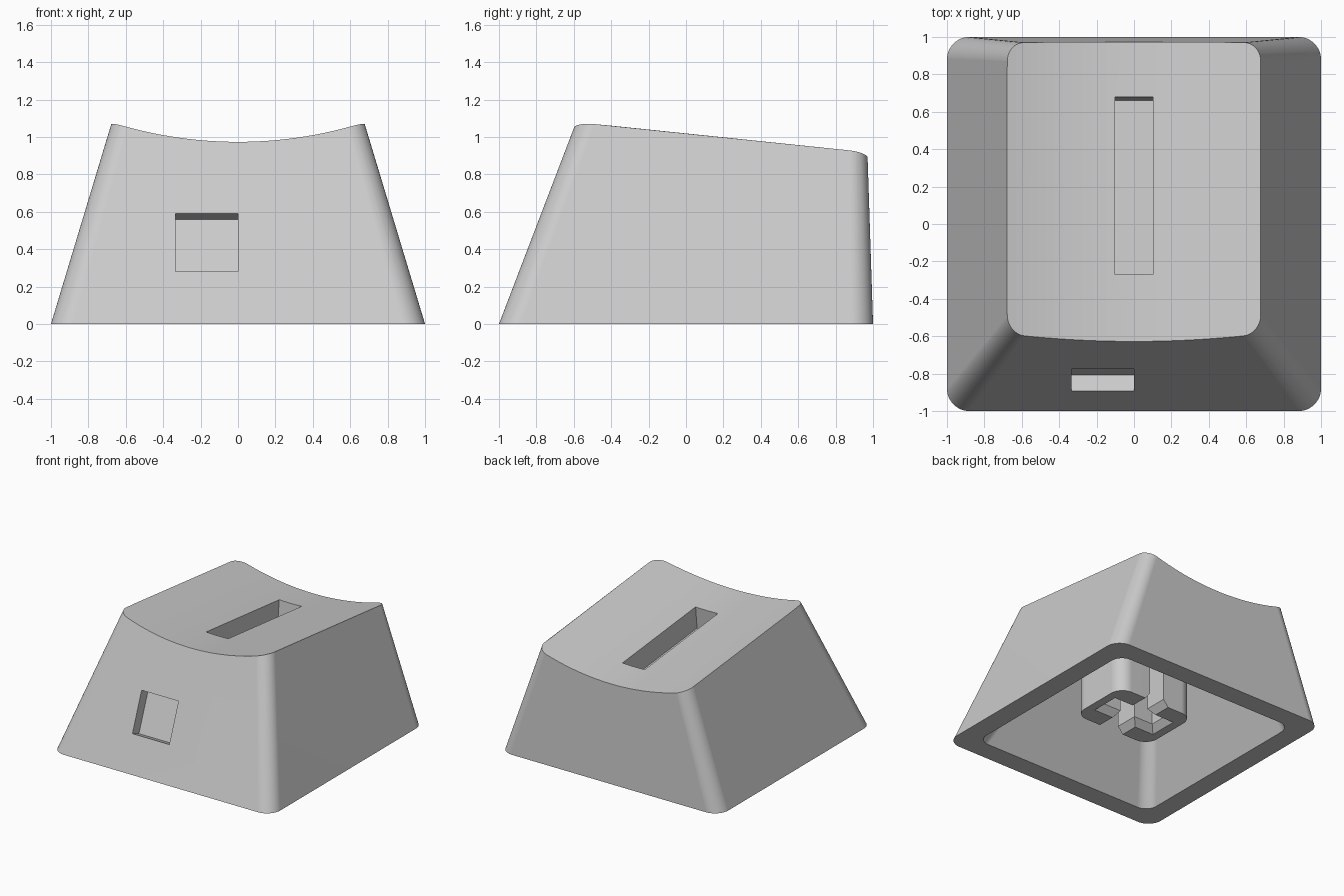
import bpy, bmesh, math
from mathutils import Vector

if "Cube" in bpy.data.objects:
    bpy.data.objects.remove(bpy.data.objects["Cube"])

TILT = -0.103                # slope of the top, falling towards the back
TILT_ANGLE = math.atan(TILT)
FRONT_SLOPE = 0.385          # how far the front wall leans back per unit height
FRONT_ANGLE = -math.atan(FRONT_SLOPE)

grey = bpy.data.materials.new("light_grey_plastic")
grey.use_nodes = True
colour = (0.6, 0.6, 0.6, 1)
grey.diffuse_color = colour
grey.node_tree.nodes["Principled BSDF"].inputs["Base Color"].default_value = colour


def add_object(name, bm):
    bmesh.ops.recalc_face_normals(bm, faces=bm.faces)
    mesh = bpy.data.meshes.new(name)
    bm.to_mesh(mesh)
    bm.free()
    mesh.materials.append(grey)
    obj = bpy.data.objects.new(name, mesh)
    bpy.context.collection.objects.link(obj)
    return obj


def ring(half_x, front, back, radius, height, slope=0, steps=12):
    """Rounded rectangle lying on a plane that slopes along y."""
    points = []
    corners = [(1, back, 1), (-1, back, 1), (-1, front, -1), (1, front, -1)]
    for i, (sx, y, sy) in enumerate(corners):
        cx, cy = sx * (half_x - radius), y - sy * radius
        for k in range(steps + 1):
            a = math.pi / 2 * (i + k / steps)
            px, py = cx + radius * math.cos(a), cy + radius * math.sin(a)
            points.append(Vector((px, py, height + slope * py)))
    return points


def loft(name, rings):
    bm = bmesh.new()
    loops = [[bm.verts.new(p) for p in points] for points in rings]
    count = len(loops[0])
    for low, high in zip(loops, loops[1:]):
        for i in range(count):
            j = (i + 1) % count
            bm.faces.new((low[i], low[j], high[j], high[i]))
    bm.faces.new(loops[0])
    bm.faces.new(loops[-1])
    return add_object(name, bm)


def extend(lower, upper, t):
    """Ring on the straight lines from one ring to another."""
    return [a.lerp(b, t) for a, b in zip(lower, upper)]


def box(name, size, centre, angle=0, flare=0):
    """Box whose lower end may widen by a flare on every side."""
    bm = bmesh.new()
    bmesh.ops.create_cube(bm, size=1)
    bmesh.ops.scale(bm, vec=size, verts=bm.verts)
    for v in bm.verts:
        if v.co.z < 0:
            v.co.x += math.copysign(flare, v.co.x)
            v.co.y += math.copysign(flare, v.co.y)
    obj = add_object(name, bm)
    obj.location = centre
    obj.rotation_euler.x = angle
    return obj


def activate(obj):
    bpy.ops.object.select_all(action="DESELECT")
    obj.select_set(True)
    bpy.context.view_layer.objects.active = obj


def cut(target, cutter):
    cutter.hide_render = True
    activate(target)
    mod = target.modifiers.new("cut", "BOOLEAN")
    mod.operation = "DIFFERENCE"
    mod.solver = "EXACT"
    mod.object = cutter
    bpy.ops.object.modifier_apply(modifier=mod.name)
    bpy.data.objects.remove(cutter)


def finish(obj):
    activate(obj)
    bpy.ops.object.shade_smooth_by_angle(angle=math.radians(25))
    mod = obj.modifiers.new("even_shading", "WEIGHTED_NORMAL")
    mod.keep_sharp = True


# Tapered outer shell, lofted a little past the top so the dish can trim it
base = ring(1, -1, 1, 0.12, 0)
top = ring(0.678, -0.588, 0.97, 0.1, 1.017, TILT)
shell = loft("keycap_shell", [base, extend(base, top, 1.05)])

# Concave top, cut by a large tilted cylinder
RADIUS = 2.17
DISH_Z = 0.909               # lowest line of the dish at y = 0
bm = bmesh.new()
bmesh.ops.create_cone(bm, cap_ends=True, segments=256,
                      radius1=RADIUS, radius2=RADIUS, depth=5)
dish = add_object("dish_cutter", bm)
dish.rotation_euler.x = TILT_ANGLE - math.pi / 2
dish.location.z = DISH_Z + RADIUS / math.cos(TILT_ANGLE)
cut(shell, dish)

# Hollow underside, tapering faster than the outside to a sloping ceiling
CEILING = 0.685
mouth = ring(0.834, -0.834, 0.834, 0.1, 0)
roof = ring(0.512, -0.418, 0.806, 0.09, CEILING, TILT)
cut(shell, loft("cavity_cutter", [extend(mouth, roof, -0.05), roof]))

# Long slot sunk into the top
normal = Vector((0, -math.sin(TILT_ANGLE), math.cos(TILT_ANGLE)))
middle = Vector((0, 0.205, DISH_Z + TILT * 0.205))
cut(shell, box("slot_cutter", (0.203, 0.955, 0.48), middle + normal * 0.06, TILT_ANGLE))

# Square pocket sunk into the front
normal = Vector((0, -math.cos(FRONT_ANGLE), -math.sin(FRONT_ANGLE)))
middle = Vector((-0.167, -1 + FRONT_SLOPE * 0.435, 0.435))
cut(shell, box("pocket_cutter", (0.335, 0.29, 0.333), middle + normal * 0.055, FRONT_ANGLE))
finish(shell)

# Mounting stem, flaring where it meets the ceiling
STEM_Z, FLARE_Z = 0.15, 0.59
stem = loft("stem", [
    ring(0.355, -0.266, 0.266, 0.11, STEM_Z),
    ring(0.355, -0.266, 0.266, 0.11, FLARE_Z),
    ring(0.455, -0.366, 0.366, 0.14, CEILING + 0.015, TILT)])

# Chamfered cross socket, open at the front and back of the stem
for name, width, length in (("long", 0.135, 0.8), ("cross", 0.484, 0.15)):
    cut(stem, box(name + "_socket_cutter", (width, length, FLARE_Z), (0, 0, FLARE_Z / 2)))
    cut(stem, box(name + "_chamfer_cutter", (width, length, 0.066),
                  (0, 0, STEM_Z + 0.022), flare=0.053))
finish(stem)
